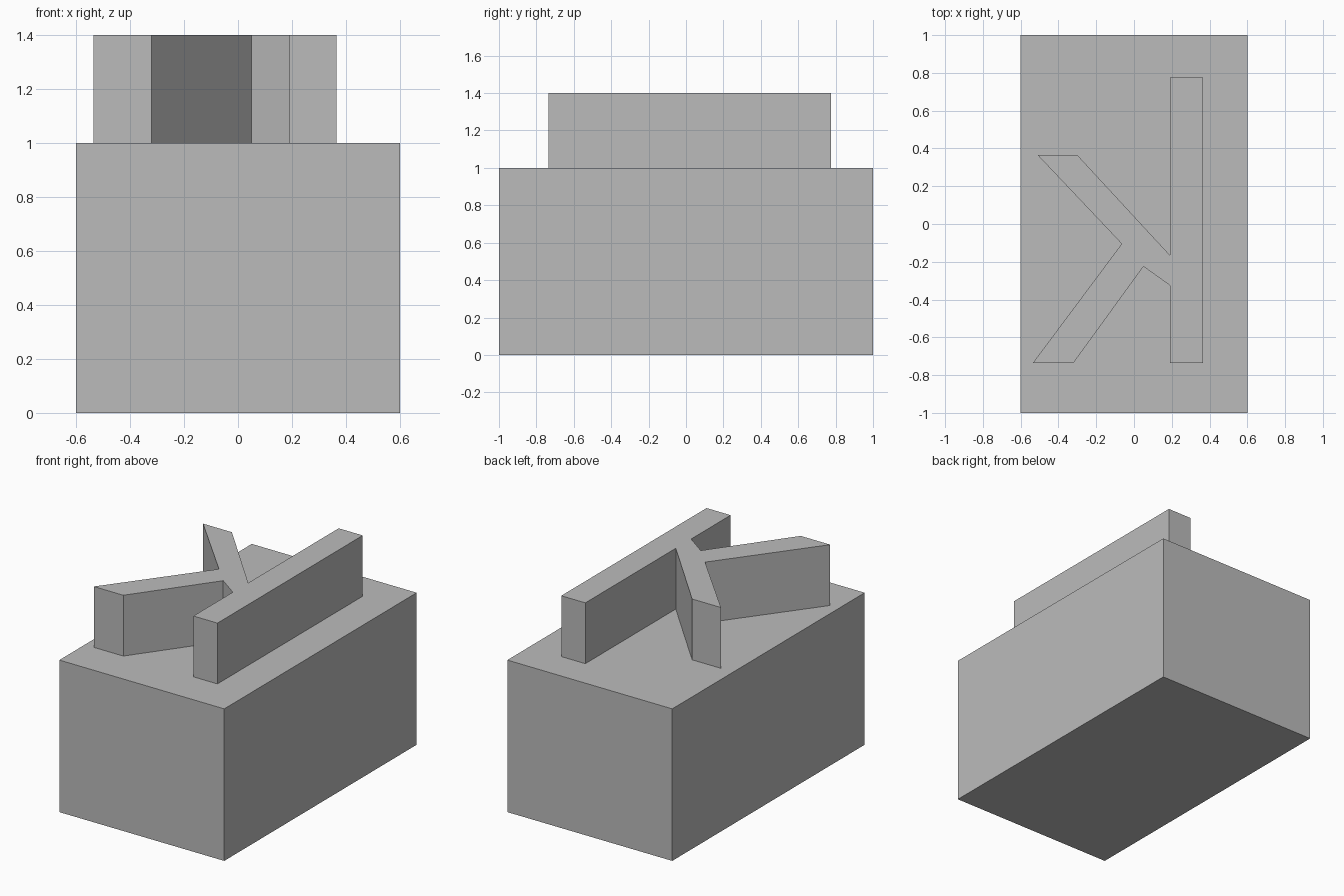
import bpy
import bmesh

cube = bpy.data.objects.get("Cube")
if cube:
    bpy.data.objects.remove(cube, do_unlink=True)

grey = bpy.data.materials.new("plain_grey")
grey.use_nodes = True
GREY = (0.5, 0.5, 0.5, 1.0)
grey.diffuse_color = GREY
for node in grey.node_tree.nodes:
    if node.type == "BSDF_PRINCIPLED":
        node.inputs["Base Color"].default_value = GREY


def prism(name, outline, bottom, height):
    """Extrude a flat outline straight up into a closed solid."""
    bm = bmesh.new()
    base = bm.faces.new([bm.verts.new((x, y, bottom)) for x, y in outline])
    result = bmesh.ops.extrude_face_region(bm, geom=[base], use_keep_orig=True)
    top = [g for g in result["geom"] if isinstance(g, bmesh.types.BMVert)]
    bmesh.ops.translate(bm, verts=top, vec=(0, 0, height))
    bmesh.ops.recalc_face_normals(bm, faces=bm.faces)
    mesh = bpy.data.meshes.new(name)
    bm.to_mesh(mesh)
    bm.free()
    mesh.materials.append(grey)
    obj = bpy.data.objects.new(name, mesh)
    bpy.context.collection.objects.link(obj)
    return obj


# Solid rectangular body
prism("block_body", [(-0.6, -1), (0.6, -1), (0.6, 1), (-0.6, 1)], 0, 1)

# Raised ridge: straight bar with two slanted arms
bar = [(0.19, 0.775), (0.365, 0.775), (0.365, -0.735), (0.19, -0.735)]
front_arm = [(0.19, -0.325), (0.05, -0.225), (-0.32, -0.735), (-0.535, -0.735)]
back_arm = [(-0.065, -0.105), (-0.51, 0.365), (-0.3, 0.365), (0.19, -0.165)]
prism("raised_ridge", bar + front_arm + back_arm, 1, 0.4)
